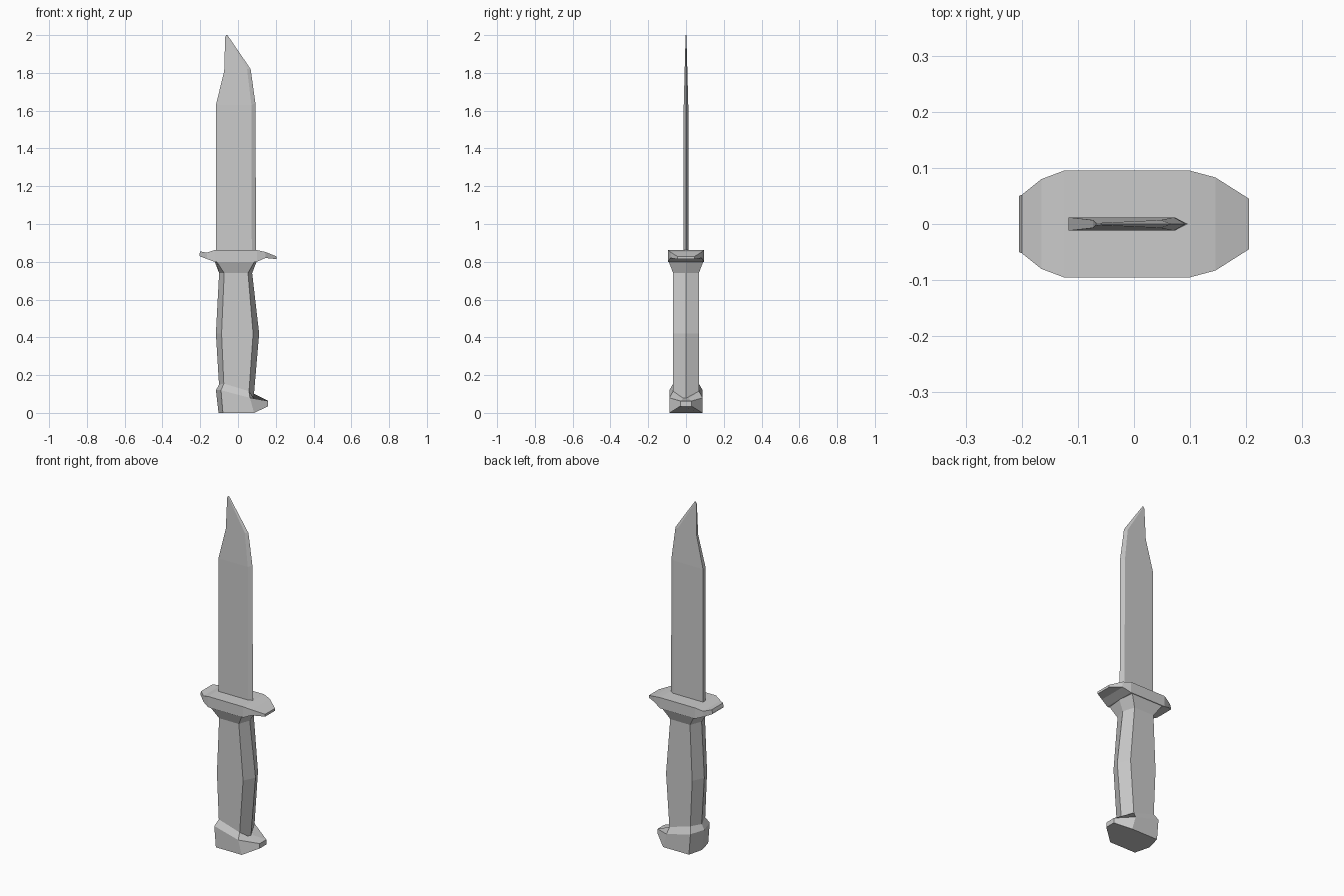
import bpy
import bmesh

cube = bpy.data.objects.get("Cube")
if cube:
    bpy.data.objects.remove(cube, do_unlink=True)

GREY = (0.6, 0.6, 0.6, 1.0)
steel = bpy.data.materials.new("plain grey")
steel.use_nodes = True
steel.diffuse_color = GREY
steel.node_tree.nodes["Principled BSDF"].inputs["Base Color"].default_value = GREY


def loft(name, rings):
    """Skin a stack of equal-length rings and cap both ends."""
    bm = bmesh.new()
    loops = [[bm.verts.new(p) for p in ring] for ring in rings]
    n = len(loops[0])
    for low, high in zip(loops, loops[1:]):
        for i in range(n):
            j = (i + 1) % n
            bm.faces.new((low[i], low[j], high[j], high[i]))
    bm.faces.new(loops[0][::-1])
    bm.faces.new(loops[-1])
    bmesh.ops.recalc_face_normals(bm, faces=bm.faces)
    mesh = bpy.data.meshes.new(name)
    bm.to_mesh(mesh)
    bm.free()
    mesh.materials.append(steel)
    obj = bpy.data.objects.new(name, mesh)
    bpy.context.collection.objects.link(obj)
    return obj


def mirrored(half):
    """Close a half section (y <= 0) by mirroring it; points on y = 0 stay single."""
    return half + [(x, -y, z) for x, y, z in reversed(half) if abs(y) > 1e-6]


def grip_ring(y, left, left_in, right_in, right):
    """Six-sided section with flat front and back; each side is (x, z)."""
    return mirrored([(left[0], 0, left[1]), (left_in[0], -y, left_in[1]),
                     (right_in[0], -y, right_in[1]), (right[0], 0, right[1])])


def blade_ring(y, spine, bevel, edge):
    """Flat spine, flat cheeks and a bevel down to the cutting edge."""
    return mirrored([(spine[0], -y, spine[1]), (bevel[0], -y, bevel[1]),
                     (edge[0], 0, edge[1])])


def pommel_ring(y, tip_y, left, left_in, right_in, tip):
    return mirrored([(left[0], 0, left[1]), (left_in[0], -y, left_in[1]),
                     (right_in[0], -y, right_in[1]), (tip[0], -tip_y, tip[1])])


# Blade with clipped point
loft("blade", [
    blade_ring(0.012, (-0.117, 0.84), (0.073, 0.84), (0.096, 0.84)),
    blade_ring(0.012, (-0.117, 1.63), (0.071, 1.63), (0.092, 1.64)),
    blade_ring(0.007, (-0.073, 1.81), (0.048, 1.82), (0.067, 1.82)),
    blade_ring(0.002, (-0.068, 1.99), (-0.062, 2.0), (-0.056, 2.0)),
])

# Cross guard, lofted along x: station, underside, top, half depth
stations = [
    (-0.205, 0.832, 0.840, 0.050),
    (-0.200, 0.828, 0.855, 0.052),
    (-0.165, 0.815, 0.848, 0.080),
    (-0.125, 0.800, 0.862, 0.095),
    (0.100, 0.800, 0.862, 0.095),
    (0.145, 0.820, 0.852, 0.083),
    (0.205, 0.814, 0.828, 0.045),
]
loft("guard", [[(x, -w, lo), (x, w, lo), (x, w, hi), (x, -w, hi)]
               for x, lo, hi, w in stations])

# Grip, swelling in the middle and flaring into the guard
loft("grip", [
    grip_ring(0.068, (-0.10, 0.14), (-0.075, 0.15), (0.058, 0.11), (0.082, 0.07)),
    grip_ring(0.068, (-0.117, 0.42), (-0.087, 0.42), (0.08, 0.42), (0.112, 0.42)),
    grip_ring(0.068, (-0.10, 0.74), (-0.073, 0.74), (0.053, 0.74), (0.075, 0.74)),
    grip_ring(0.093, (-0.125, 0.805), (-0.115, 0.805), (0.09, 0.805), (0.10, 0.805)),
])

# Pommel with a hooked toe
loft("pommel", [
    pommel_ring(0.088, 0.030, (-0.103, 0), (-0.08, 0), (0.085, 0), (0.16, 0.035)),
    pommel_ring(0.088, 0.030, (-0.117, 0.12), (-0.09, 0.12), (0.063, 0.08), (0.16, 0.063)),
    pommel_ring(0.068, 0.015, (-0.10, 0.15), (-0.075, 0.155), (0.058, 0.115), (0.084, 0.075)),
])
